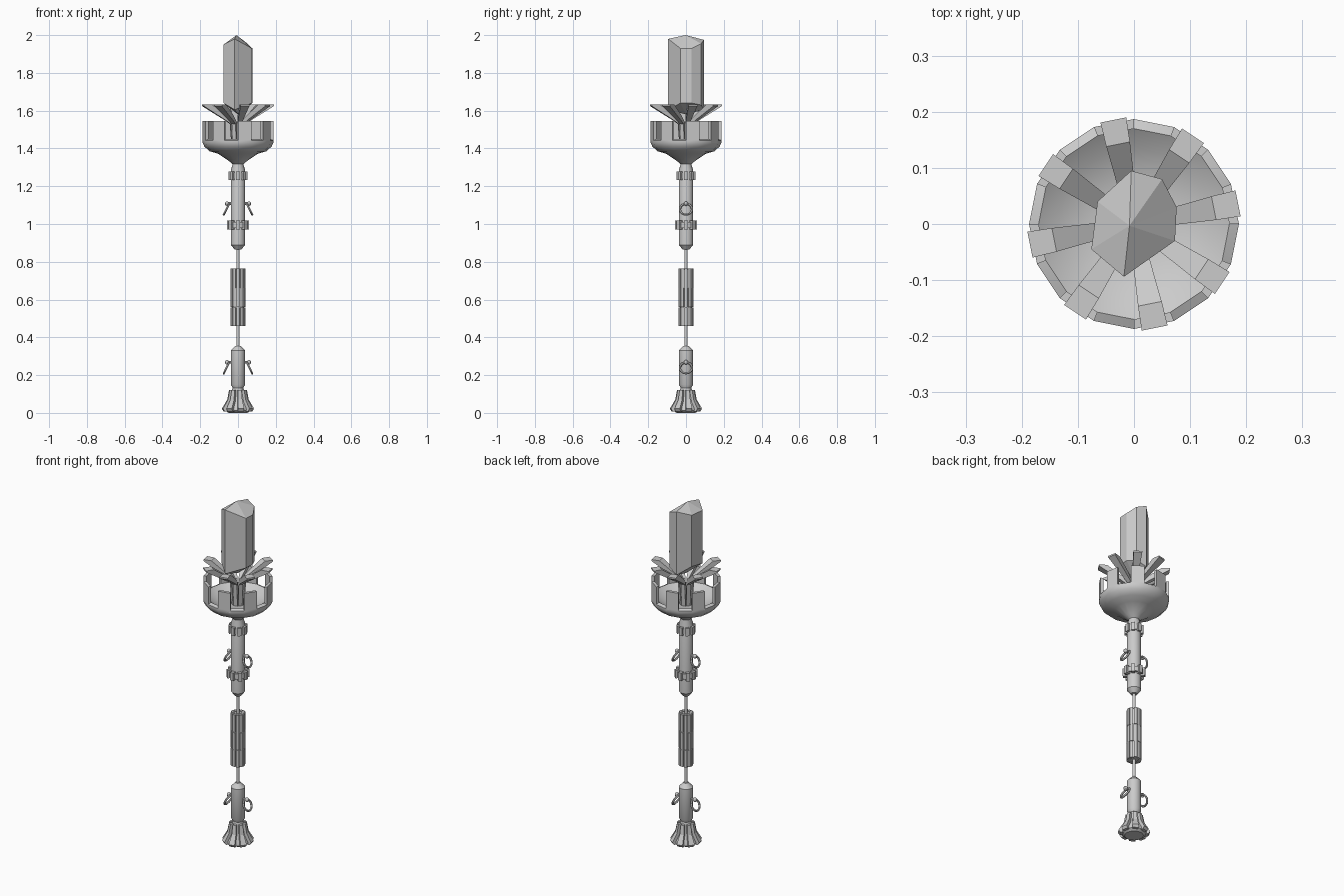
import bpy, bmesh, math
from math import sin, cos, pi, radians
from mathutils import Matrix, Vector

if "Cube" in bpy.data.objects:
    bpy.data.objects.remove(bpy.data.objects["Cube"])


def finish(name, bm, smooth=False):
    bmesh.ops.recalc_face_normals(bm, faces=bm.faces)
    me = bpy.data.meshes.new(name)
    bm.to_mesh(me)
    bm.free()
    ob = bpy.data.objects.new(name, me)
    bpy.context.collection.objects.link(ob)
    if smooth:
        bpy.ops.object.select_all(action='DESELECT')
        bpy.context.view_layer.objects.active = ob
        ob.select_set(True)
        bpy.ops.object.shade_smooth_by_angle(angle=radians(30))
    return ob


def lathe(name, profile, n=16, smooth=True):
    """Solid of revolution from (r, z) points, capped at both ends."""
    bm = bmesh.new()
    rings = [[bm.verts.new((r * cos(2 * pi * i / n), r * sin(2 * pi * i / n), z))
              for i in range(n)] for r, z in profile]
    for a, b in zip(rings, rings[1:]):
        for i in range(n):
            j = (i + 1) % n
            bm.faces.new((a[i], a[j], b[j], b[i]))
    bm.faces.new(rings[0][::-1])
    bm.faces.new(rings[-1])
    return finish(name, bm, smooth)


def radial(name, profile, count, offset=0.0):
    """Repeat a slab around z. Profile points are (r, z, width)."""
    bm = bmesh.new()
    for k in range(count):
        rot = Matrix.Rotation(radians(offset) + 2 * pi * k / count, 3, 'Z')
        sides = [[bm.verts.new(rot @ Vector((r, s * w / 2, z))) for r, z, w in profile]
                 for s in (-1, 1)]
        bm.faces.new(sides[0])
        bm.faces.new(sides[1][::-1])
        m = len(profile)
        for i in range(m):
            j = (i + 1) % m
            bm.faces.new((sides[0][i], sides[1][i], sides[1][j], sides[0][j]))
    return finish(name, bm)


def block(r0, r1, z0, z1, w0, w1=None):
    w1 = w1 or w0
    return [(r0, z0, w0), (r1, z0, w1), (r1, z1, w1), (r0, z1, w0)]


# flared foot with ribs
lathe("foot_core", [(.05, 0), (.066, .012), (.066, .022), (.045, .06), (.032, .115), (.026, .145)])
radial("foot_ribs", [(.03, .008, .026), (.075, .008, .034), (.084, .022, .034), (.056, .07, .024),
                     (.046, .122, .02), (.025, .122, .016)], 8, 11.25)

# shaft sections and the thin rod joining them
lathe("lower_shaft", [(.024, .125), (.038, .15), (.038, .33), (.014, .355)])
lathe("rod", [(.009, .34), (.009, .89)], 12)
lathe("upper_shaft", [(.018, .865), (.038, .89), (.038, 1.285), (.026, 1.325), (.026, 1.34)])

# ribbed grip in three bands of staves
lathe("grip_core", [(.032, .462), (.032, .76)], 12)
for i, (z0, z1) in enumerate([(.46, .558), (.56, .66), (.662, .764)]):
    for half in range(2):
        r = .04 if half == i % 2 else .038
        radial(f"grip_staves_{i}_{half}", block(.02, r, z0, z1, .009, .0165), 6, half * 30)

# toothed collars
for nm, z0, z1, r in [("lower_collar", .972, 1.018, .059), ("upper_collar", 1.232, 1.278, .05)]:
    lathe(nm, [(.03, z0 + .008), (r - .009, z0 + .008), (r - .009, z1 - .008), (.03, z1 - .008)])
    radial(nm + "_teeth", block(.03, r, z0, z1, .016, .021), 8, 0)

# pegs and hanging rings on both sides
for nm, z in [("lower", .268), ("upper", 1.108)]:
    for s in (-1, 1):
        bpy.ops.mesh.primitive_cylinder_add(vertices=10, radius=.008, depth=.03,
                                            location=(s * .046, 0, z), rotation=(0, pi / 2, 0))
        bpy.context.object.name = nm + "_peg"
        bpy.ops.mesh.primitive_uv_sphere_add(segments=10, ring_count=6, radius=.012,
                                             location=(s * .058, 0, z))
        bpy.context.object.name = nm + "_peg_head"
        bpy.ops.mesh.primitive_torus_add(major_segments=20, minor_segments=6,
                                         major_radius=.032, minor_radius=.006,
                                         location=(s * .061, 0, z - .03),
                                         rotation=(0, s * (pi / 2 - radians(26)), 0))
        bpy.context.object.name = nm + "_ring"
        bpy.ops.object.shade_smooth_by_angle()

# bowl with hollow inside
lathe("bowl", [(.026, 1.315), (.05, 1.335), (.105, 1.372), (.15, 1.385), (.178, 1.41), (.187, 1.43),
               (.187, 1.442), (.17, 1.45), (.135, 1.425), (.08, 1.405), (.03, 1.4)])

# wall panels, one flat facet each, on every other bowl sector
a = cos(radians(11.25))
t = 2 * sin(radians(11.25))
radial("wall_panels", block(.17 * a, .187 * a, 1.43, 1.545, .17 * t, .187 * t), 8, 11.25)

# flaring prongs rising from a centre bundle
radial("prongs", [(.012, 1.395, .01), (.032, 1.395, .022), (.042, 1.53, .024), (.07, 1.55, .028),
                  (.189, 1.624, .047), (.189, 1.633, .047), (.145, 1.633, .043),
                  (.065, 1.575, .03), (.02, 1.54, .012)], 8, 11.25)

# crystal: irregular seven-sided prism with roof-like ends (x, y, bottom z, top z)
bm = bmesh.new()
outline = [(-.005, .095, 1.605, 1.975), (.05, .08, 1.63, 1.955), (.076, .03, 1.64, 1.93),
           (.073, -.03, 1.64, 1.93), (-.018, -.094, 1.605, 1.98), (-.076, -.045, 1.64, 1.95),
           (-.065, .04, 1.65, 1.95)]
lo = [bm.verts.new((x, y, b)) for x, y, b, c in outline]
hi = [bm.verts.new((x, y, c)) for x, y, b, c in outline]
tip, base = bm.verts.new((-.008, -.003, 2)), bm.verts.new((0, 0, 1.58))
for i in range(7):
    j = (i + 1) % 7
    bm.faces.new((lo[i], lo[j], hi[j], hi[i]))
    bm.faces.new((hi[i], hi[j], tip))
    bm.faces.new((lo[j], lo[i], base))
finish("crystal", bm)
